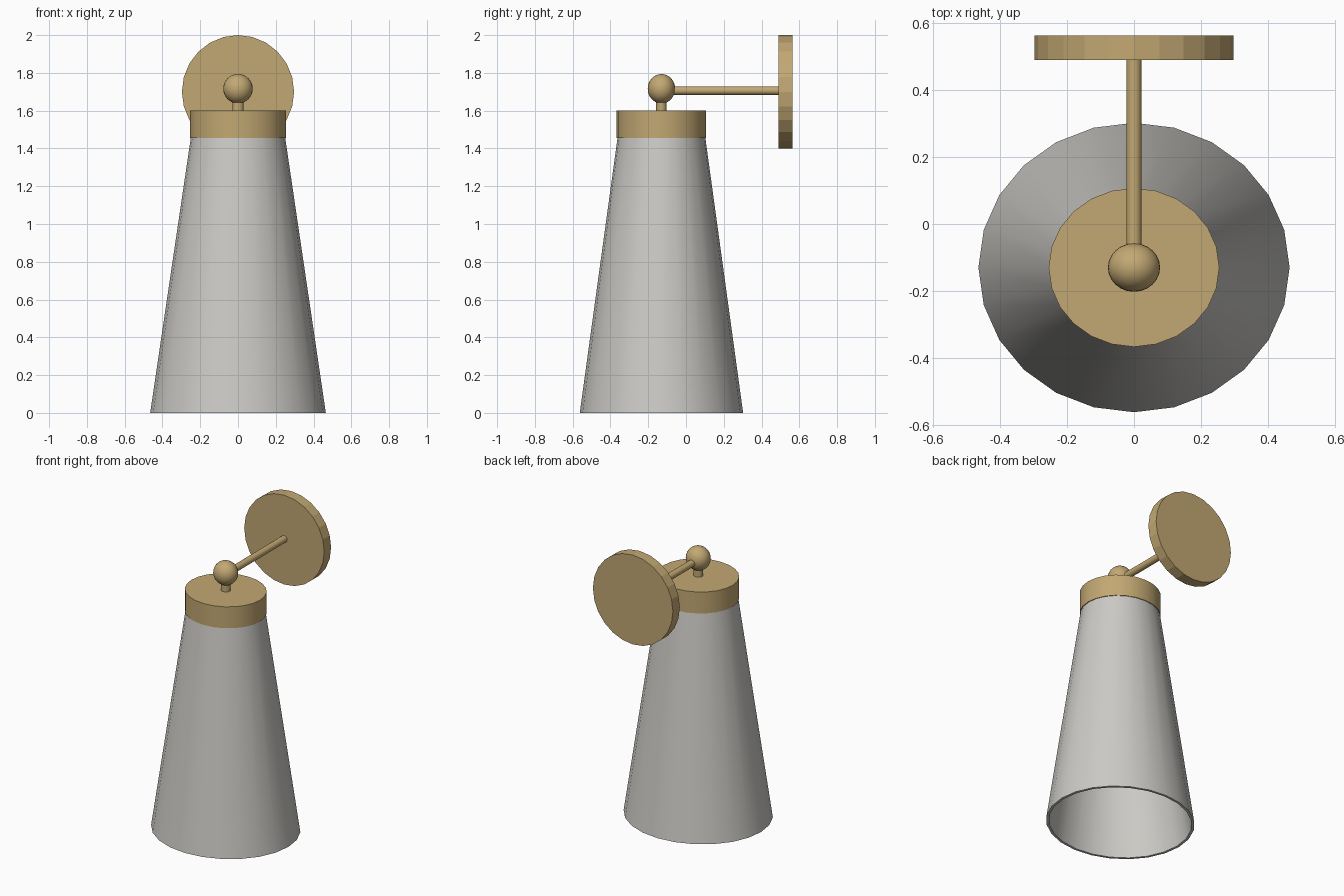
import bpy, math

if "Cube" in bpy.data.objects:
    bpy.data.objects.remove(bpy.data.objects["Cube"])

SY = 0.93      # the lamp body is slightly squashed front to back
CY = -0.13     # lamp axis position in y


def material(name, rgb):
    m = bpy.data.materials.new(name)
    m.diffuse_color = (*rgb, 1)
    m.use_nodes = True
    m.node_tree.nodes["Principled BSDF"].inputs["Base Color"].default_value = m.diffuse_color
    return m


brass = material("brass", (0.54, 0.39, 0.17))
grey = material("pale grey", (0.60, 0.59, 0.56))


def finish(name, mat, scale=(1, 1, 1), smooth=True):
    ob = bpy.context.object
    ob.name = name
    ob.scale = scale
    ob.data.materials.append(mat)
    if smooth:
        bpy.ops.object.shade_smooth_by_angle(angle=math.radians(35))
    return ob


def cylinder(name, r, depth, loc, sides=24, rot=(0, 0, 0), scale=(1, 1, 1), smooth=True):
    bpy.ops.mesh.primitive_cylinder_add(vertices=sides, radius=r, depth=depth,
                                        location=loc, rotation=rot)
    return finish(name, brass, scale, smooth)


# hollow tapered shade: outer wall, closed top, inner wall, open bottom
profile = [(0.0, 1.44), (0.238, 1.44), (0.448, 0.0), (0.465, 0.0), (0.25, 1.456), (0.0, 1.456)]
N = 24
verts, faces, rings = [], [], []
for r, z in profile:
    n = N if r else 1
    rings.append(range(len(verts), len(verts) + n))
    for i in range(n):
        a = 2 * math.pi * i / N
        verts.append((r * math.cos(a), r * math.sin(a), z))
for a, b in zip(rings, rings[1:]):
    for i in range(N):
        j = (i + 1) % N
        if len(a) == 1:
            faces.append((a[0], b[j], b[i]))
        elif len(b) == 1:
            faces.append((a[i], a[j], b[0]))
        else:
            faces.append((a[i], a[j], b[j], b[i]))
mesh = bpy.data.meshes.new("shade")
mesh.from_pydata(verts, [], faces)
shade = bpy.data.objects.new("shade", mesh)
bpy.context.collection.objects.link(shade)
shade.location = (0, CY, 0)
bpy.context.view_layer.objects.active = shade
shade.select_set(True)
bpy.ops.object.mode_set(mode='EDIT')
bpy.ops.mesh.select_all(action='SELECT')
bpy.ops.mesh.normals_make_consistent(inside=False)
bpy.ops.object.mode_set(mode='OBJECT')
finish("shade", grey, (1, SY, 1))

# brass collar, neck and ball joint
cylinder("collar", 0.255, 0.144, (0, CY, 1.528), scale=(1, SY, 1))
cylinder("neck", 0.03, 0.08, (0, CY, 1.625), scale=(1, SY, 1))
bpy.ops.mesh.primitive_uv_sphere_add(segments=24, ring_count=16, radius=0.078,
                                     location=(0, CY, 1.716))
finish("ball_joint", brass, (1, SY, 1))

# arm reaching back to the wall plate
quarter = (math.pi / 2, 0, 0)
cylinder("arm", 0.0225, 0.65, (0, 0.195, 1.706), rot=quarter)
cylinder("wall_plate", 0.3, 0.073, (0, 0.5265, 1.70), rot=quarter,
         scale=(0.99, 1, 1), smooth=False)
